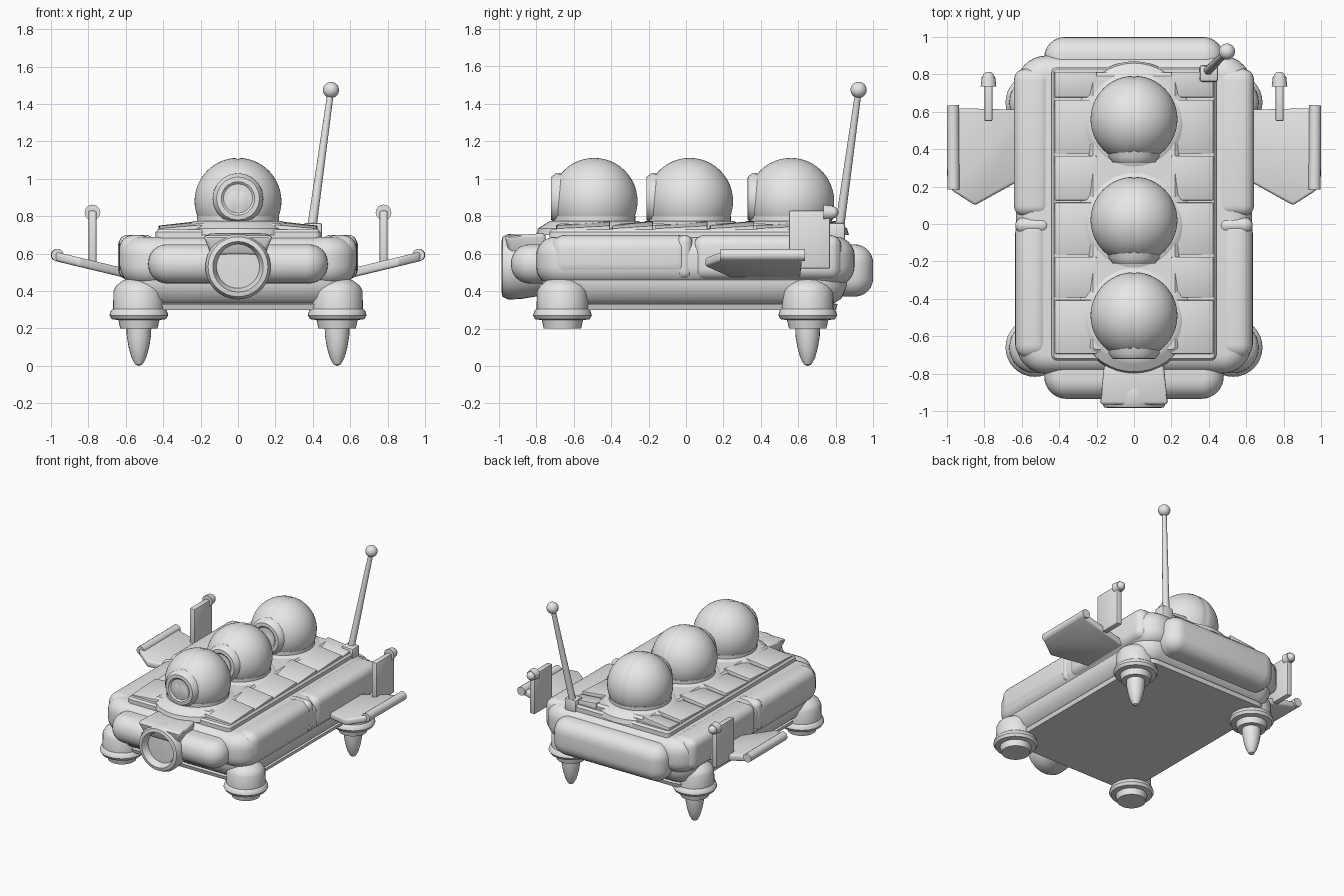
import bpy, bmesh, math
from mathutils import Vector, Matrix

if "Cube" in bpy.data.objects:
    bpy.data.objects.remove(bpy.data.objects["Cube"])

grey = bpy.data.materials.new("plain grey")
grey.diffuse_color = (0.8, 0.8, 0.8, 1)
grey.use_nodes = True
grey.node_tree.nodes["Principled BSDF"].inputs["Base Color"].default_value = grey.diffuse_color


def finish(name, bm, angle=35):
    bmesh.ops.recalc_face_normals(bm, faces=bm.faces)
    me = bpy.data.meshes.new(name)
    bm.to_mesh(me)
    bm.free()
    ob = bpy.data.objects.new(name, me)
    bpy.context.collection.objects.link(ob)
    me.materials.append(grey)
    bpy.ops.object.select_all(action='DESELECT')
    ob.select_set(True)
    bpy.context.view_layer.objects.active = ob
    bpy.ops.object.shade_smooth_by_angle(angle=math.radians(angle))
    return ob


def loft(bm, rings):
    loops = [[bm.verts.new(p) for p in r] for r in rings]
    n = len(loops[0])
    for a, b in zip(loops, loops[1:]):
        for i in range(n):
            bm.faces.new((a[i], a[(i + 1) % n], b[(i + 1) % n], b[i]))
    bm.faces.new(loops[0])
    bm.faces.new(loops[-1])


def slab(name, hx, y0, y1, radius, levels):
    """Rounded-corner plan stacked through (inset, z) levels."""
    rings = []
    for inset, z in levels:
        r = max(radius - inset, 0.015)
        x, a, b = hx - inset - r, y0 + inset + r, y1 - inset - r
        ring = []
        for cx, cy, start in ((x, b, 0), (-x, b, 90), (-x, a, 180), (x, a, 270)):
            for k in range(9):
                t = math.radians(start + k * 11.25)
                ring.append((cx + r * math.cos(t), cy + r * math.sin(t), z))
        rings.append(ring)
    bm = bmesh.new()
    loft(bm, rings)
    return finish(name, bm)


def soft_levels(z0, z1, r, n=6):
    """Levels of a slab with round upper and lower edges."""
    q = [(r * (1 - math.sin(k * math.pi / 2 / n)), r * (1 - math.cos(k * math.pi / 2 / n)))
         for k in range(n + 1)]
    return [(i, z0 + h) for i, h in q] + [(i, z1 - h) for i, h in reversed(q)]


def lathe(name, profile, loc, forward=False, sides=32):
    """Revolve (radius, height); forward turns the axis towards -y."""
    bm = bmesh.new()
    loft(bm, [[(max(r, .001) * math.cos(2 * math.pi * i / sides),
                max(r, .001) * math.sin(2 * math.pi * i / sides), h)
               for i in range(sides)] for r, h in profile])
    if forward:
        bmesh.ops.rotate(bm, verts=bm.verts, matrix=Matrix.Rotation(math.pi / 2, 3, 'X'))
    bmesh.ops.translate(bm, verts=bm.verts, vec=loc)
    return finish(name, bm)


def prism(name, bottom, top, bevel=0.01, seg=2):
    bm = bmesh.new()
    loft(bm, [bottom, top])
    bmesh.ops.recalc_face_normals(bm, faces=bm.faces)
    bmesh.ops.bevel(bm, geom=bm.edges[:], offset=bevel, segments=seg, profile=0.5,
                    affect='EDGES', clamp_overlap=True)
    return finish(name, bm)


def box(name, x, y, z, bevel=0.01, seg=2):
    c = [(x[0], y[0]), (x[1], y[0]), (x[1], y[1]), (x[0], y[1])]
    return prism(name, [(*p, z[0]) for p in c], [(*p, z[1]) for p in c], bevel, seg)


def rod(name, a, b, ra, rb, sides=16):
    a, b = Vector(a), Vector(b)
    bm = bmesh.new()
    bmesh.ops.create_cone(bm, cap_ends=True, segments=sides, radius1=ra, radius2=rb,
                          depth=(b - a).length)
    rot = (b - a).to_track_quat('Z', 'Y').to_matrix().to_4x4()
    bmesh.ops.transform(bm, verts=bm.verts, matrix=Matrix.Translation((a + b) / 2) @ rot)
    return finish(name, bm)


def ball(name, loc, r, groove=False):
    bm = bmesh.new()
    bmesh.ops.create_uvsphere(bm, u_segments=48, v_segments=40, radius=r)
    if groove:
        for v in bm.verts:
            if abs(v.co.z) < 0.001:
                v.co *= 0.975
    bmesh.ops.rotate(bm, verts=bm.verts, matrix=Matrix.Rotation(math.pi / 2, 3, 'Y'))
    bmesh.ops.translate(bm, verts=bm.verts, vec=loc)
    return finish(name, bm, 50)


# Hull, floor pan and bumpers
slab("upper_hull", 0.63, -0.80, 0.90, 0.16, soft_levels(0.43, 0.69, 0.10))
slab("lower_hull", 0.60, -0.77, 0.86, 0.15,
     [(0.06, 0.30), (0.05, 0.33), (0.07, 0.335), (0.03, 0.36), (0.0, 0.43), (0.0, 0.48)])
slab("front_bumper", 0.48, -0.935, -0.60, 0.12, soft_levels(0.44, 0.65, 0.10))
slab("rear_bumper", 0.48, 0.65, 1.00, 0.11, soft_levels(0.37, 0.65, 0.10))

# Deck with stepped rim
slab("deck", 0.44, -0.73, 0.84, 0.03, [(0, 0.60), (0, 0.715), (0.012, 0.73)])
slab("deck_spine", 0.24, -0.69, 0.81, 0.04, [(0, 0.70), (0, 0.75), (0.02, 0.765)])

# Domed seats with collars and visors
for i, y in enumerate((-0.49, 0.02, 0.56)):
    n = str(i + 1)
    lathe("collar_" + n, [(0.31, 0.70), (0.30, 0.735), (0.26, 0.76), (0.235, 0.775),
                          (0.22, 0.775), (0.22, 0.80), (0.20, 0.805)], (0, y, 0), sides=40)
    ball("dome_" + n, (0, y, 0.88), 0.232, True)
    lathe("visor_" + n, [(0.14, 0.13), (0.135, 0.205), (0.115, 0.23), (0.09, 0.232),
                         (0.078, 0.222), (0, 0.226)], (0, y, 0.895), True, 20)

ribs = (-0.70, -0.40, -0.17, 0.12, 0.37, 0.67, 0.82)
for s, side in ((1, "right"), (-1, "left")):
    # Sloping deck cushions
    for i, (a, b) in enumerate(zip(ribs, ribs[1:])):
        x0, x1 = 0.20 * s, 0.425 * s
        plan = [(x0, a + .006), (x1, a + .006), (x1, b - .006), (x0, b - .006)]
        prism(f"cushion_{side}_{i}", [(*p, 0.70) for p in plan],
              [(*p, h) for p, h in zip(plan, (0.755, 0.735, 0.75, 0.775))], 0.006)

    # Side panels in two lengths
    xs = (0.45 * s, 0.635 * s)
    box("front_panel_" + side, xs, (-0.72, 0.03), (0.47, 0.70), 0.075, 6)
    box("front_panel_seam_" + side, xs, (-0.05, 0.035), (0.465, 0.70), 0.06, 5)
    box("rear_panel_" + side, (0.445 * s, 0.642 * s), (0.04, 0.83), (0.46, 0.70), 0.06, 5)

    # Landing pods, with nozzles on the rear pair
    for y, end in ((-0.66, "front"), (0.65, "rear")):
        lathe(f"pod_{end}_{side}",
              [(0, 0.20), (0.10, 0.20), (0.11, 0.245), (0.145, 0.25), (0.157, 0.27),
               (0.15, 0.295), (0.138, 0.305), (0.136, 0.40), (0.12, 0.43), (0.08, 0.46),
               (0, 0.47)], (0.53 * s, y, 0))
    lathe("nozzle_" + side, [(0, 0), (0.02, 0.008), (0.04, 0.045), (0.055, 0.10),
                             (0.065, 0.16), (0.067, 0.22)], (0.53 * s, 0.65, 0), sides=20)

    # Upswept wing with rolled tip
    plan = [(0.58, 0.25), (0.85, 0.10), (0.975, 0.18), (0.985, 0.62), (0.58, 0.61)]
    zb = lambda x: 0.465 + (x - 0.58) * 0.24
    prism("wing_" + side, [(x * s, y, zb(x)) for x, y in plan],
          [(x * s, y, zb(x) + 0.05) for x, y in plan], 0.015, 3)
    rod("wing_tip_" + side, (0.965 * s, 0.185, 0.593), (0.968 * s, 0.635, 0.593), 0.033, 0.033)

    # Upright fin with capped rear corner
    box("fin_" + side, (0.757 * s, 0.80 * s), (0.55, 0.77), (0.52, 0.83), 0.008)
    rod("fin_cap_" + side, (0.778 * s, 0.735, 0.82), (0.778 * s, 0.785, 0.82), 0.042, 0.036)
    ball("fin_knob_" + side, (0.778 * s, 0.782, 0.82), 0.032)

# Headlight and its cowl
lathe("headlight", [(0.15, 0.75), (0.172, 0.88), (0.175, 0.95), (0.16, 0.98), (0.135, 0.985),
                    (0.12, 0.955), (0.115, 0.935), (0, 0.94)], (0, 0, 0.53), True)
prism("headlight_cowl",
      [(-0.14, -0.94, 0.59), (0.14, -0.94, 0.59), (0.15, -0.75, 0.59), (-0.15, -0.75, 0.59)],
      [(-0.19, -0.97, 0.695), (0.19, -0.97, 0.695), (0.16, -0.75, 0.71), (-0.16, -0.75, 0.71)],
      0.02, 3)

# Antenna
box("antenna_base", (0.35, 0.45), (0.76, 0.85), (0.66, 0.765), 0.015)
rod("antenna_rod", (0.395, 0.82, 0.74), (0.495, 0.92, 1.46), 0.025, 0.017)
ball("antenna_ball", (0.497, 0.922, 1.475), 0.043)
